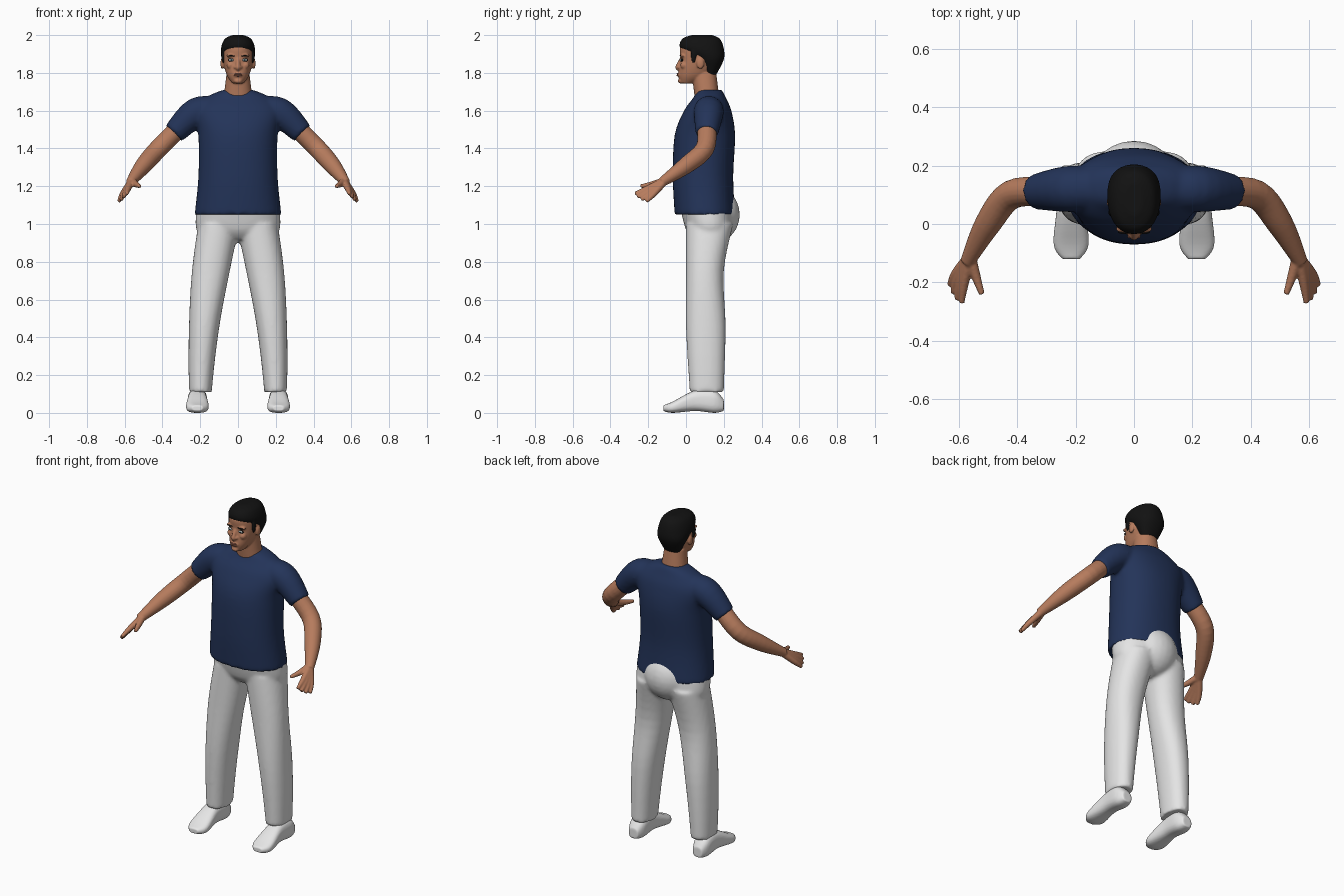
import bpy, bmesh
from math import cos, sin, tau, copysign
from mathutils import Vector, Matrix

default_cube = bpy.data.objects.get("Cube")
if default_cube:
    bpy.data.objects.remove(default_cube, do_unlink=True)


def material(name, red, green, blue):
    mat = bpy.data.materials.new(name)
    mat.use_nodes = True
    mat.diffuse_color = (red, green, blue, 1)
    shader = next(node for node in mat.node_tree.nodes if node.type == 'BSDF_PRINCIPLED')
    shader.inputs["Base Color"].default_value = mat.diffuse_color
    shader.inputs["Roughness"].default_value = 0.8
    return mat


skin = material("warm skin", .47, .2, .11)
navy = material("navy cotton", .017, .034, .1)
pale = material("pale trousers", .78, .78, .78)
leather = material("white leather", .82, .82, .82)
black = material("black hair", .006, .006, .006)
lip_brown = material("brown lip", .33, .12, .08)
eye_white = material("eye white", .55, .6, .6)
iris_dark = material("dark iris", .02, .05, .06)


def flowing(rows, steps=5):
    """Pass a smooth spline through a few rows of numbers."""
    keys = [Vector(row) for row in rows]
    result = []
    for i in range(len(keys) - 1):
        start, end = keys[i], keys[i + 1]
        before, after = keys[max(i - 1, 0)], keys[min(i + 2, len(keys) - 1)]
        for step in range(steps):
            f = step / steps
            line = start.lerp(end, f)
            lean_in = (end - before) / 2 - (end - start)
            lean_out = (after - start) / 2 - (end - start)
            result.append(line + lean_in * f * (1 - f) ** 2 - lean_out * f * f * (1 - f))
    return result + [keys[-1]]


def loft(bm, rings):
    """Skin a list of point rings and cap both ends."""
    loops = [[bm.verts.new(point) for point in ring] for ring in rings]
    count = len(loops[0])
    for lower, upper in zip(loops, loops[1:]):
        for i in range(count):
            j = (i + 1) % count
            bm.faces.new((lower[i], lower[j], upper[j], upper[i]))
    bm.faces.new(loops[0])
    bm.faces.new(loops[-1])


def rounded(value, power):
    return copysign(abs(value) ** (2 / power), value)


def stack(bm, rows, centre=lambda t: 0, upright=True, power=2.2, count=40):
    """Rounded sections; each row is position, half width, low edge, high edge."""
    rings = []
    for position, half, low, high in flowing(rows):
        ring = []
        for i in range(count):
            angle = tau * i / count
            x = centre(position) + half * rounded(cos(angle), power)
            depth = (low + high) / 2 + (high - low) / 2 * rounded(sin(angle), power)
            ring.append((x, depth, position) if upright else (x, position, depth))
        rings.append(ring)
    loft(bm, rings)


def tube(bm, path, side=1, count=20):
    """Round limb through points, each with a radius."""
    path = flowing(path)
    points = [Vector((side * x, y, z)) for x, y, z, radius in path]
    rings = []
    for i, point in enumerate(points):
        ahead = points[min(i + 1, len(points) - 1)] - points[max(i - 1, 0)]
        across = ahead.cross(Vector((0, 1, .3))).normalized()
        other = ahead.cross(across).normalized()
        angles = [tau * k / count for k in range(count)]
        rings.append([point + path[i][-1] * (across * cos(a) + other * sin(a)) for a in angles])
    loft(bm, rings)


def ball(bm, centre, radii):
    matrix = Matrix.Translation(centre) @ Matrix.Diagonal(radii).to_4x4()
    bmesh.ops.create_uvsphere(bm, u_segments=24, v_segments=14, radius=1, matrix=matrix)


def finish(bm, name, mat, voxel=0, smooth=4):
    """Turn the parts into one object, optionally fused into a single surface."""
    bmesh.ops.recalc_face_normals(bm, faces=bm.faces)
    mesh = bpy.data.meshes.new(name)
    bm.to_mesh(mesh)
    bm.free()
    obj = bpy.data.objects.new(name, mesh)
    bpy.context.collection.objects.link(obj)
    if voxel:
        fuse = obj.modifiers.new("fuse", 'REMESH')
        fuse.mode = 'VOXEL'
        fuse.voxel_size = voxel
        soften = obj.modifiers.new("soften", 'SMOOTH')
        soften.iterations = smooth
        depsgraph = bpy.context.evaluated_depsgraph_get()
        obj.data = bpy.data.meshes.new_from_object(obj.evaluated_get(depsgraph))
        obj.modifiers.clear()
    obj.data.materials.clear()
    obj.data.materials.append(mat)
    for face in obj.data.polygons:
        face.use_smooth = True
        face.material_index = 0


sides = {"left": 1, "right": -1}

# T-shirt: torso and sleeves
bm = bmesh.new()
stack(bm, [(1.05, .23, -.06, .26), (1.25, .21, -.07, .25), (1.47, .21, -.06, .26),
           (1.6, .23, -.01, .24), (1.67, .17, .04, .21), (1.71, .08, .06, .19)])
for side in sides.values():
    tube(bm, [(.1, .12, 1.6, .07), (.22, .12, 1.59, .08), (.34, .11, 1.48, .06)], side)
finish(bm, "t_shirt", navy, .01, 8)

# Trousers: hips, a seat that pushes out below the shirt back, and legs
bm = bmesh.new()
stack(bm, [(.92, .15, .04, .19), (.97, .22, 0, .25), (1.08, .22, -.03, .25)])
ball(bm, (0, .15, 1.05), (.15, .135, .15))
for side in sides.values():
    stack(bm, [(.11, .06, .02, .2), (.45, .08, 0, .21), (.75, .1, 0, .2), (1, .11, 0, .25)],
          centre=lambda z: side * (.2 - z * z / 10))
finish(bm, "trousers", pale, .01, 6)

for label, side in sides.items():
    # Shoe, lofted from toe to heel
    bm = bmesh.new()
    stack(bm, [(-.12, .03, .01, .04), (-.07, .06, 0, .06), (.05, .05, .01, .12),
               (.15, .05, 0, .12), (.2, .03, .01, .07)],
          centre=lambda y: side * .215, upright=False, power=2.7)
    finish(bm, label + "_shoe", leather, .006, 3)

    # Arm, with fingers that fan out from the wrist and form the palm
    bm = bmesh.new()
    wrist = (.56, -.11, 1.23, .02)
    tube(bm, [(.3, .11, 1.52, .05), (.42, .1, 1.4, .05), (.5, 0, 1.31, .045),
              (.57, -.13, 1.22, .025)], side)
    for finger in range(4):
        knuckle = Vector((.58, -.2, 1.19)).lerp(Vector((.61, -.17, 1.16)), finger / 3)
        tip = Vector((.59, -.27, 1.16)).lerp(Vector((.63, -.21, 1.12)), finger / 3)
        if finger in (1, 2):
            tip += (tip - knuckle) / 8
        tube(bm, [wrist, (*knuckle, .016), (*tip, .01)], side)
    tube(bm, [wrist, (.54, -.18, 1.21, .016), (.52, -.24, 1.2, .01)], side)
    finish(bm, label + "_arm", skin, .005, 3)

# Head with neck, nose, lips, chin, brow, cheeks and ears
bm = bmesh.new()
stack(bm, [(1.745, .03, -.03, .04), (1.79, .06, -.04, .13), (1.87, .08, -.03, .18),
           (1.94, .075, -.03, .18), (1.98, .04, .02, .14)])
stack(bm, [(1.64, .08, .05, .18), (1.8, .06, .03, .16)])
tube(bm, [(0, -.02, 1.88, .01), (0, -.045, 1.83, .012), (0, -.03, 1.82, .01)])
ball(bm, (0, -.035, 1.79), (.025, .014, .012))
ball(bm, (0, -.03, 1.757), (.022, .013, .013))
for side in sides.values():
    ball(bm, (side * .014, -.035, 1.83), (.01, .012, .008))
    ball(bm, (side * .034, -.018, 1.89), (.028, .013, .01))
    ball(bm, (side * .04, -.01, 1.84), (.02, .02, .02))
    ball(bm, (side * .083, .076, 1.85), (.01, .02, .03))
finish(bm, "head", skin, .005, 3)

# Hair cap with sideburns
bm = bmesh.new()
stack(bm, [(1.79, .05, .1, .16), (1.87, .085, .05, .2), (1.93, .09, -.03, .2),
           (1.98, .07, -.02, .18), (2, .03, .03, .14)])
for side in sides.values():
    ball(bm, (side * .078, .04, 1.89), (.01, .015, .04))
finish(bm, "hair", black, .006, 3)

# Eyes, eyebrows and mouth
features = {"lashes": (black, -.021, 1.868, .018), "eye": (eye_white, -.025, 1.868, .013),
            "iris": (iris_dark, -.029, 1.868, .006), "eyebrow": (black, -.026, 1.89, .02)}
for label, side in sides.items():
    for part, (mat, y, z, size) in features.items():
        height = size / 5 if part == "eyebrow" else min(size, .004 + size / 4)
        bm = bmesh.new()
        ball(bm, (side * .035, y, z), (size, .004 + size / 5, height))
        finish(bm, label + "_" + part, mat)
bm = bmesh.new()
for z in (1.786, 1.795):
    ball(bm, (0, -.044, z), (.022, .006, .004))
finish(bm, "lips", lip_brown)
